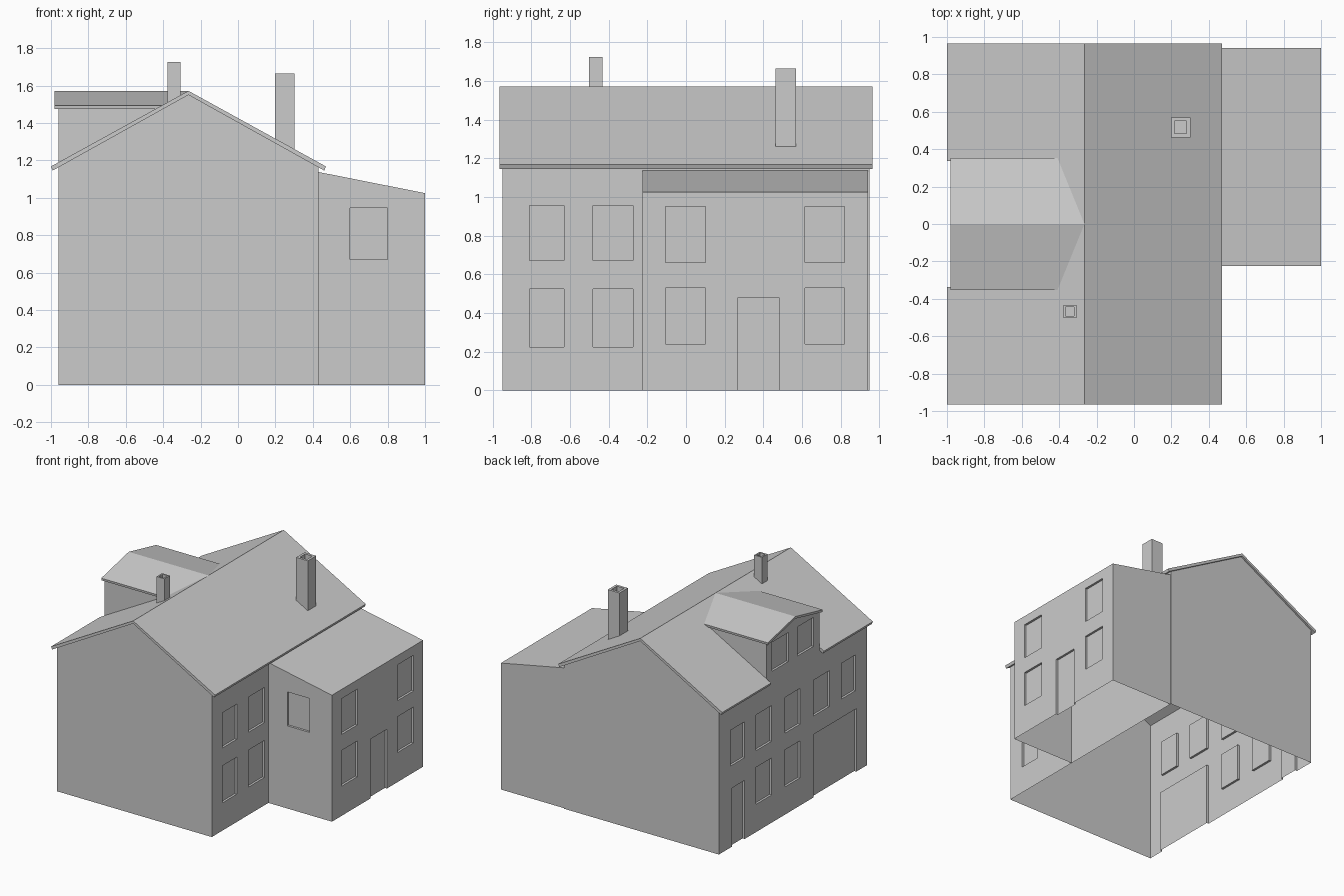
import bpy
from mathutils import Vector

if "Cube" in bpy.data.objects:
    bpy.data.objects.remove(bpy.data.objects["Cube"])

RIDGE_X, RIDGE_Z, SLOPE, THICK = -0.265, 1.572, 0.55, 0.022
X0, X1, Y0, Y1 = -0.96, 0.43, -0.95, 0.95   # main house walls
AX, AY0, AY1 = 1.0, -0.225, 0.942           # side wing
DORMER = 0.338                              # dormer half width
REVEAL = 0.018                              # window and door recess


def roof_z(x):
    return RIDGE_Z - SLOPE * abs(x - RIDGE_X)


def under_z(x):
    return roof_z(x) - THICK


def make(name, faces):
    """Object from a list of polygons given as points."""
    verts, index, polys = [], {}, []
    for f in faces:
        ids = []
        for p in f:
            key = tuple(round(c, 5) for c in p)
            if key not in index:
                index[key] = len(verts)
                verts.append(key)
            ids.append(index[key])
        polys.append(ids)
    me = bpy.data.meshes.new(name)
    me.from_pydata(verts, [], polys)
    me.update()
    ob = bpy.data.objects.new(name, me)
    bpy.context.collection.objects.link(ob)
    return ob


def facing(pts, toward):
    """Wind a polygon so that it faces a point."""
    pts = [Vector(p) for p in pts]
    n = (pts[1] - pts[0]).cross(pts[2] - pts[0])
    return pts if n.dot(Vector(toward) - pts[0]) > 0 else pts[::-1]


def wall(name, axis, at, out, us, zs, openings, extra=()):
    """Wall across axis 'x' or 'y' with recessed rectangles (u0, u1, z0, z1)."""
    def P(u, z, d=0):
        w = at - out * d
        return Vector((w, u, z)) if axis == 'x' else Vector((u, w, z))

    um, zm = sum(us) / 2, sum(zs) / 2
    far = P(um, zm, -20)
    cu = sorted({*us, *[v for o in openings for v in o[:2]]})
    cz = sorted({*zs, *[v for o in openings for v in o[2:]]})
    faces = []
    for a, b in zip(cu, cu[1:]):
        for c, d in zip(cz, cz[1:]):
            u, z = (a + b) / 2, (c + d) / 2
            if not any(o[0] < u < o[1] and o[2] < z < o[3] for o in openings):
                faces.append(facing([P(a, c), P(b, c), P(b, d), P(a, d)], far))
    for a, b, c, d in openings:
        ring = [(a, c), (b, c), (b, d), (a, d)]
        faces.append(facing([P(*r, REVEAL) for r in ring], far))
        mid = P((a + b) / 2, (c + d) / 2, REVEAL / 2)
        for i in range(4):
            p, q = ring[i], ring[(i + 1) % 4]
            if p[1] == q[1] == 0:      # doors are open at the ground
                continue
            faces.append(facing([P(*p), P(*q), P(*q, REVEAL), P(*p, REVEAL)], mid))
    for poly in extra:
        faces.append(facing([P(*p) for p in poly], far))
    return make(name, faces)


def loft(name, a, b):
    """Closed solid between two matching outlines."""
    mid = sum((Vector(p) for p in a + b), Vector()) / (2 * len(a))
    n = len(a)
    faces = [list(a), list(b)[::-1]]
    faces += [[a[i], b[i], b[(i + 1) % n], a[(i + 1) % n]] for i in range(n)]
    flip = facing(faces[2], mid)[0] == Vector(faces[2][0])
    # orient every face from one reference side
    ref = [Vector(p) for p in faces[2]]
    side_in = (ref[1] - ref[0]).cross(ref[2] - ref[0]).dot(mid - ref[0]) > 0
    sides = [f[::-1] if side_in else f for f in faces[2:]]
    caps = [facing(f, 2 * (sum((Vector(p) for p in f), Vector()) / n) - mid) for f in faces[:2]]
    return make(name, caps + sides)


def slab(name, xa, xb, ya, yb):
    """Piece of one main roof slope."""
    prof = [(xa, roof_z(xa)), (xb, roof_z(xb)), (xb, under_z(xb)), (xa, under_z(xa))]
    # square the eave ends to the slope
    prof = [(x + (0.009 if x < -0.9 else -0.009 if x > 0.4 else 0) * (i > 1), z)
            for i, (x, z) in enumerate(prof)]
    return loft(name, [(x, ya, z) for x, z in prof], [(x, yb, z) for x, z in prof])


def grid(cols, rows):
    return [c + r for c in cols for r in rows]


# Main house walls
top = under_z(X0)
low, high = (0.225, 0.525), (0.67, 0.955)
wall("right_wall", 'x', X1, 1, (Y0, Y1), (0, top),
     grid([(-0.81, -0.63), (-0.48, -0.275)], [low, high]))
left_open = grid([(0.62, 0.80), (0.275, 0.475), (-0.09, 0.105), (-0.465, -0.265), (-0.80, -0.62)],
                 [(0.66, 0.95)])
left_open += grid([(0.275, 0.475), (-0.09, 0.105)], [low])
left_open += [(0.62, 0.785, 0, 0.475), (-0.81, -0.262, 0, 0.51)]
wall("left_wall", 'x', X0, -1, (Y0, Y1), (0, top), left_open)
for nm, y, out in (("front_gable", Y0, -1), ("back_gable", Y1, 1)):
    wall(nm, 'y', y, out, (X0, X1), (0, top), [],
         [[(X0, top), (X1, top), (RIDGE_X, under_z(RIDGE_X))]])

# Main roof, with a gap on the left slope for the dormer
slab("roof_right", RIDGE_X, 0.47, -0.965, 0.965)
slab("roof_left_front", -1.0, RIDGE_X, -0.965, -DORMER)
slab("roof_left_back", -1.0, RIDGE_X, DORMER, 0.965)
slab("roof_left_middle", -0.42, RIDGE_X, -DORMER, DORMER)

# Dormer walls
dz = 1.48
wall("dormer_wall", 'x', X0, -1, (-DORMER, DORMER), (top, dz),
     grid([(0.06, 0.27), (-0.26, -0.055)], [(1.225, 1.46)]),
     [[(-DORMER, dz), (DORMER, dz), (0, 1.553)]])
for nm, s in (("dormer_cheek_front", -1), ("dormer_cheek_back", 1)):
    xe = RIDGE_X - (RIDGE_Z - dz) / SLOPE
    wall(nm, 'y', s * DORMER, s, (X0, xe), (top, top), [],
         [[(X0, top), (X0, dz), (xe, dz), (xe, under_z(xe))]])

# Dormer roof, each slope running back into the main roof
for nm, s in (("dormer_roof_front", -1), ("dormer_roof_back", 1)):
    prof = [(0, RIDGE_Z), (s * 0.352, 1.493), (s * 0.350, 1.475), (0, 1.554)]
    loft(nm, [(-0.98, y, z) for y, z in prof],
         [(RIDGE_X - (RIDGE_Z - z) / SLOPE, y, z) for y, z in prof])

# Side wing
zi, zo = 1.138, 1.025
wall("wing_right_wall", 'x', AX, 1, (AY0, AY1), (0, zo),
     grid([(-0.105, 0.10), (0.615, 0.82)], [(0.24, 0.53), (0.66, 0.95)]) + [(0.27, 0.48, 0, 0.48)])
slope_fill = [[(X1, zo), (AX, zo), (X1, zi)]]
wall("wing_front_wall", 'y', AY0, -1, (X1, AX), (0, zo), [(0.60, 0.80, 0.67, 0.945)], slope_fill)
wall("wing_back_wall", 'y', AY1, 1, (X1, AX), (0, zo), [], slope_fill)
make("wing_roof", [facing([(X1, AY0, zi), (AX, AY0, zo), (AX, AY1, zo), (X1, AY1, zi)], (0, 0, 9))])


# Chimneys with a sunken flue
def chimney(name, xa, xb, ya, yb, z, rim, depth=0.05):
    def ring(h, i=0):
        return [(x, y, roof_z(x) if h is None else h) for x, y in
                ((xa + i, ya + i), (xb - i, ya + i), (xb - i, yb - i), (xa + i, yb - i))]
    loops = [ring(None), ring(z), ring(z, rim), ring(z - depth, rim)]
    faces = [[a[i], a[(i + 1) % 4], b[(i + 1) % 4], b[i]]
             for a, b in zip(loops, loops[1:]) for i in range(4)]
    make(name, faces + [loops[-1]])


chimney("large_chimney", 0.197, 0.302, 0.463, 0.570, 1.665, 0.02)
chimney("small_chimney", -0.378, -0.308, -0.503, -0.433, 1.725, 0.012)
